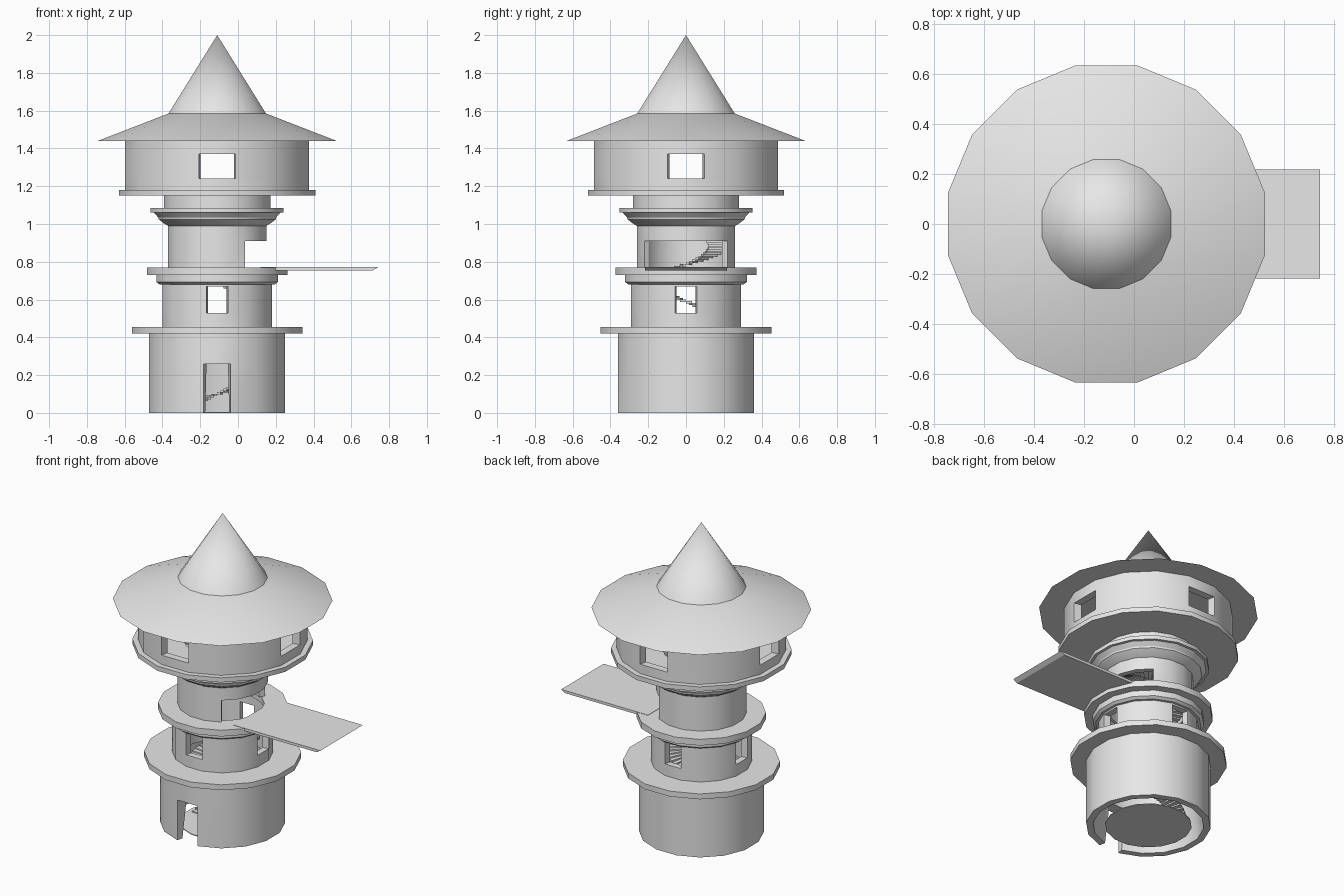
import bpy, bmesh, math
from mathutils import Matrix

cube = bpy.data.objects.get("Cube")
if cube:
    bpy.data.objects.remove(cube, do_unlink=True)

SIDES = 16
STEP = 2 * math.pi / SIDES
FLAT = 1 / math.cos(STEP / 2)      # flat-to-flat radius -> corner radius
AXIS_X = -0.11                     # tower axis

stone = bpy.data.materials.new("grey_stone")
stone.diffuse_color = (0.8, 0.8, 0.8, 1)
stone.use_nodes = True
stone.node_tree.nodes["Principled BSDF"].inputs["Base Color"].default_value = (0.8, 0.8, 0.8, 1)


def finish(name, bm, x=AXIS_X):
    bmesh.ops.recalc_face_normals(bm, faces=bm.faces)
    mesh = bpy.data.meshes.new(name)
    bm.to_mesh(mesh)
    bm.free()
    mesh.materials.append(stone)
    obj = bpy.data.objects.new(name, mesh)
    obj.location.x = x
    bpy.context.collection.objects.link(obj)
    bpy.ops.object.select_all(action='DESELECT')
    obj.select_set(True)
    bpy.context.view_layer.objects.active = obj
    bpy.ops.object.shade_smooth_by_angle(angle=math.radians(30))
    return obj


def ring_wall(name, levels, open_band=None, open_sides=()):
    """Hollow faceted wall from (z, outer, inner) levels; facet 0 faces +x, 12 the front."""
    bm = bmesh.new()
    grid = {}
    for k, (z, outer, inner) in enumerate(levels):
        for s in range(SIDES):
            a = (s - 0.5) * STEP
            for w, r in enumerate((outer, inner)):
                r *= FLAT
                grid[k, s, w] = bm.verts.new((r * math.cos(a), r * math.sin(a), z))

    def solid(k, s):
        s %= SIDES
        return 0 <= k < len(levels) - 1 and not (k == open_band and s in open_sides)

    def quad(*keys):
        bm.faces.new([grid[k, s % SIDES, w] for k, s, w in keys])

    for k in range(len(levels) - 1):
        for s in range(SIDES):
            if not solid(k, s):
                continue
            for w in (0, 1):
                quad((k, s, w), (k, s + 1, w), (k + 1, s + 1, w), (k + 1, s, w))
            for dk in (0, 1):
                if not solid(k + 2 * dk - 1, s):
                    quad((k + dk, s, 0), (k + dk, s + 1, 0), (k + dk, s + 1, 1), (k + dk, s, 1))
            for ds in (0, 1):
                if not solid(k, s + 2 * ds - 1):
                    quad((k, s + ds, 0), (k + 1, s + ds, 0), (k + 1, s + ds, 1), (k, s + ds, 1))
    loose = [v for v in bm.verts if not v.link_faces]
    bmesh.ops.delete(bm, geom=loose, context='VERTS')
    return finish(name, bm)


def cone(name, bottom, top, z0, z1):
    bm = bmesh.new()
    place = Matrix.Translation((0, 0, (z0 + z1) / 2)) @ Matrix.Rotation(STEP / 2, 4, 'Z')
    bmesh.ops.create_cone(bm, cap_ends=True, segments=SIDES, radius1=bottom * FLAT,
                          radius2=top * FLAT, depth=z1 - z0, matrix=place)
    return finish(name, bm)


FOUR_SIDES = (0, 4, 8, 12)

# Ground storey with a doorway in front
ring_wall("ground_wall", [(0, .36, .32), (.26, .36, .285), (.42, .36, .26)], 0, (12,))
cone("ground_floor", .25, .25, 0, .005)
ring_wall("lower_ledge", [(.42, .452, .25), (.455, .452, .25)])

# Second storey with four windows
ring_wall("second_wall", [(.455, .29, .25), (.53, .29, .25), (.67, .29, .25), (.69, .29, .25)],
          1, FOUR_SIDES)
ring_wall("second_collar", [(.68, .305, .25), (.693, .322, .25), (.73, .322, .25)])
ring_wall("balcony_ledge", [(.73, .372, .24), (.77, .372, .24)])

# Third storey, open towards the landing deck
ring_wall("third_wall", [(.77, .26, .225), (.91, .26, .225), (.99, .26, .225)],
          0, (14, 15, 0, 1, 2))
ring_wall("cornice", [(.99, .26, .225), (1.005, .285, .225), (1.025, .31, .225),
                      (1.035, .312, .225), (1.06, .335, .225)])
ring_wall("cornice_ledge", [(1.06, .352, .225), (1.085, .352, .225)])
ring_wall("neck", [(1.085, .281, .225), (1.15, .281, .225)])

# Lookout storey with four windows
ring_wall("lookout_ledge", [(1.15, .52, .225), (1.18, .52, .225)])
ring_wall("lookout_wall", [(1.18, .487, .44), (1.24, .487, .44), (1.37, .487, .44),
                           (1.44, .487, .44)], 1, FOUR_SIDES)

# Roof
cone("roof_skirt", .632, .258, 1.44, 1.585)
cone("roof_spire", .258, 0, 1.585, 2)

# Landing deck with a slanted outer edge
bm = bmesh.new()
outline = [(.12, .755), (.715, .755), (.742, .772), (.12, .772)]
face = bm.faces.new([bm.verts.new((x, -.217, z)) for x, z in outline])
extruded = bmesh.ops.extrude_face_region(bm, geom=[face])
bmesh.ops.translate(bm, vec=(0, .434, 0),
                    verts=[v for v in extruded["geom"] if isinstance(v, bmesh.types.BMVert)])
finish("landing_deck", bm, 0)

# Spiral stair
bm = bmesh.new()
PER_QUARTER = 11
RISE = .098 / PER_QUARTER
TURN = math.pi / 2 / PER_QUARTER
for i in range(int(1.16 / RISE)):
    lower = []
    for a, r in ((0, .12), (0, .22), (1, .22), (1, .12)):
        ang = math.pi - (i + a) * TURN
        lower.append((r * math.cos(ang), r * math.sin(ang)))
    face = bm.faces.new([bm.verts.new((x, y, i * RISE)) for x, y in lower])
    up = bmesh.ops.extrude_face_region(bm, geom=[face])
    bmesh.ops.translate(bm, vec=(0, 0, .012),
                        verts=[v for v in up["geom"] if isinstance(v, bmesh.types.BMVert)])
finish("spiral_stair", bm)
